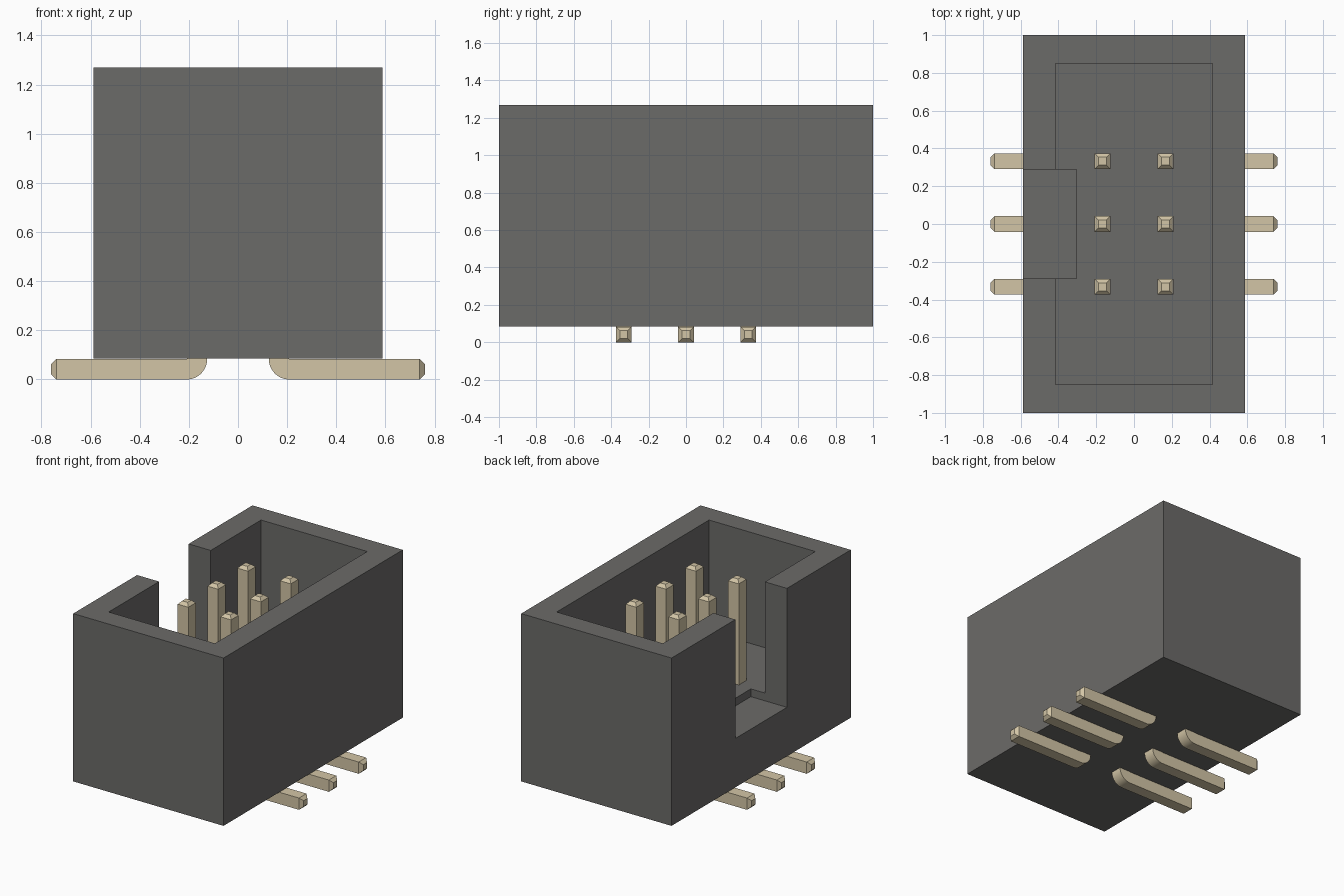
import bpy
import bmesh
import math
from mathutils import Vector

cube = bpy.data.objects.get("Cube")
if cube:
    bpy.data.objects.remove(cube, do_unlink=True)


def material(name, rgb):
    mat = bpy.data.materials.new(name)
    mat.use_nodes = True
    colour = (*rgb, 1.0)
    mat.diffuse_color = colour
    mat.node_tree.nodes["Principled BSDF"].inputs["Base Color"].default_value = colour
    return mat


def add_object(name, bm, mat):
    bmesh.ops.recalc_face_normals(bm, faces=bm.faces)
    mesh = bpy.data.meshes.new(name)
    bm.to_mesh(mesh)
    bm.free()
    mesh.materials.append(mat)
    obj = bpy.data.objects.new(name, mesh)
    bpy.context.collection.objects.link(obj)
    return obj


def box(name, low, high, mat):
    low, high = Vector(low), Vector(high)
    bm = bmesh.new()
    bmesh.ops.create_cube(bm, size=1)
    for v in bm.verts:
        v.co = (low + high) / 2 + v.co * (high - low)
    return add_object(name, bm, mat)


black = material("black plastic", (0.148, 0.145, 0.140))
gold = material("pale gold", (0.65, 0.56, 0.38))

# Shroud: solid block with an open cavity and a keying slot in its right wall
BASE, TOP, FLOOR, SLOT = 0.085, 1.27, 0.485, 0.43
shroud = box("shroud", (-0.587, -1, BASE), (0.587, 1, TOP), black)
cutters = [
    box("cavity_cutter", (-0.415, -0.85, FLOOR), (0.415, 0.85, TOP + 0.1), black),
    box("slot_cutter", (-0.7, -0.288, SLOT), (-0.305, 0.288, TOP + 0.2), black),
]
bpy.context.view_layer.objects.active = shroud
for cutter in cutters:
    mod = shroud.modifiers.new(cutter.name, "BOOLEAN")
    mod.operation = "DIFFERENCE"
    mod.solver = "EXACT"
    mod.object = cutter
    bpy.ops.object.modifier_apply(modifier=mod.name)
for cutter in cutters:
    bpy.data.objects.remove(cutter, do_unlink=True)

# Pin: square wire swept from the outer foot, round the bend and up to the tip
W = 0.083
PIN_TOP, FOOT_END, CHAMFER = 1.22, 0.76, 0.021
BEND_X = 0.167 + W / 2


def pin(name, side, y):
    foot_dir, up = Vector((1, 0, 0)), Vector((0, 0, 1))
    pivot = Vector((BEND_X, 0, W))
    # Each section: inner edge point, direction to outer edge, size factor
    sections = [(Vector((FOOT_END, 0, W)), -up, 0.5),
                (Vector((FOOT_END - CHAMFER, 0, W)), -up, 1)]
    steps = 10
    for i in range(steps + 1):
        a = math.pi / 2 * i / steps
        sections.append((pivot, -up * math.cos(a) - foot_dir * math.sin(a), 1))
    sections += [(Vector((BEND_X, 0, PIN_TOP - CHAMFER)), -foot_dir, 1),
                 (Vector((BEND_X, 0, PIN_TOP)), -foot_dir, 0.5)]

    bm = bmesh.new()
    rings = []
    for inner, out, size in sections:
        centre = inner + out * W / 2
        ring = []
        for a, b in ((-1, -1), (1, -1), (1, 1), (-1, 1)):
            p = centre + (out * a + Vector((0, b, 0))) * size * W / 2
            ring.append(bm.verts.new((p.x * side, p.y + y, p.z)))
        rings.append(ring)
    for r, s in zip(rings, rings[1:]):
        for i in range(4):
            j = (i + 1) % 4
            bm.faces.new((r[i], r[j], s[j], s[i]))
    bm.faces.new(rings[0])
    bm.faces.new(rings[-1])
    bmesh.ops.remove_doubles(bm, verts=bm.verts, dist=0.0001)
    obj = add_object(name, bm, gold)
    bpy.ops.object.select_all(action="DESELECT")
    obj.select_set(True)
    bpy.context.view_layer.objects.active = obj
    bpy.ops.object.shade_smooth_by_angle(angle=math.radians(25))


for side, label in ((-1, "right"), (1, "left")):
    for row, place in ((-1, "front"), (0, "middle"), (1, "back")):
        pin(f"{label}_{place}_pin", side, row * 0.333)
